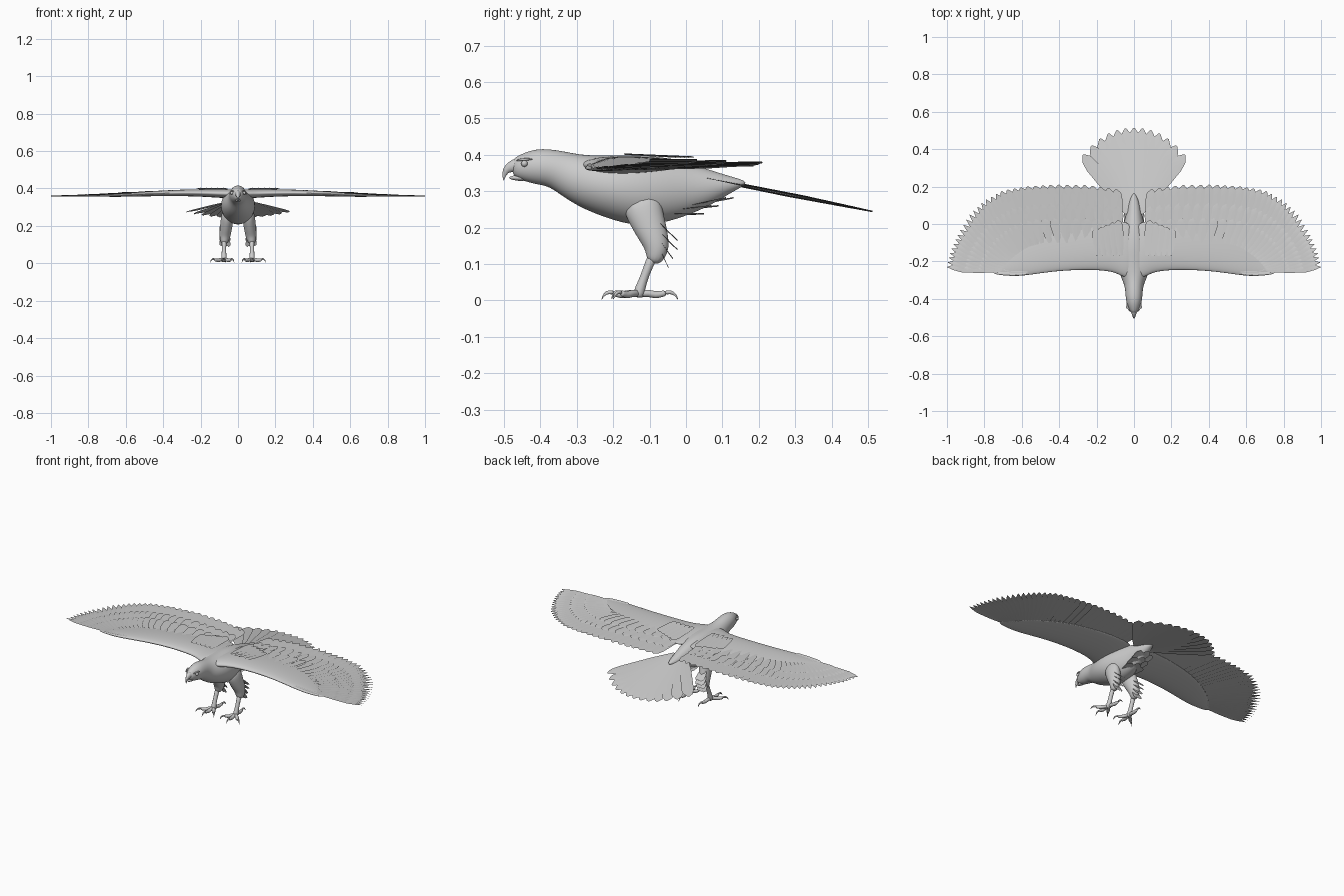
import bpy, bmesh, math
from mathutils import Vector as V

cube = bpy.data.objects.get("Cube")
if cube:
    bpy.data.objects.remove(cube)

grey = bpy.data.materials.new("plumage_grey")
grey.use_nodes = True
COLOUR = (0.6, 0.6, 0.6, 1)
grey.diffuse_color = COLOUR
grey.node_tree.nodes["Principled BSDF"].inputs["Base Color"].default_value = COLOUR


def finish(name, bm, mirror=False, subdiv=0, solid=True):
    if solid:
        bmesh.ops.recalc_face_normals(bm, faces=bm.faces)
    mesh = bpy.data.meshes.new(name)
    bm.to_mesh(mesh)
    bm.free()
    mesh.materials.append(grey)
    for p in mesh.polygons:
        p.use_smooth = True
    ob = bpy.data.objects.new(name, mesh)
    bpy.context.collection.objects.link(ob)
    if mirror:
        ob.modifiers.new("Mirror", 'MIRROR').use_mirror_merge = False
    if subdiv:
        sub = ob.modifiers.new("Subdivision", 'SUBSURF')
        sub.levels = sub.render_levels = subdiv
    return ob


def loft(bm, rings):
    """Skin a list of point rings and cap both ends."""
    rows = [[bm.verts.new(p) for p in ring] for ring in rings]
    n = len(rows[0])
    for a, b in zip(rows, rows[1:]):
        for i in range(n):
            j = (i + 1) % n
            bm.faces.new((a[i], a[j], b[j], b[i]))
    bm.faces.new(rows[0])
    bm.faces.new(rows[-1])


def sweep(bm, stations, n=12):
    """Elliptical tube through stations of (centre, half width, half depth)."""
    pts = [V(s[0]) for s in stations]
    rings = []
    for i, (c, rx, rz) in enumerate(stations):
        t = (pts[min(i + 1, len(pts) - 1)] - pts[max(i - 1, 0)]).normalized()
        u = (V((1, 0, 0)) - t * t.x).normalized()
        w = t.cross(u)
        angles = [math.tau * k / n for k in range(n)]
        rings.append([pts[i] + u * rx * math.cos(a) + w * rz * math.sin(a) for a in angles])
    loft(bm, rings)


BLUNT = [(0, .4), (.3, .8), (.8, 1), (.93, .8), (1, .15)]
POINTED = [(0, .4), (.4, .9), (.72, 1), (.88, .6), (1, .04)]


def feather(bm, root, tip, half, sharp=0.0, roll=0.002):
    """Thin vane with a raised shaft; sharp blends a blunt tip into a pointed one."""
    root, tip = V(root), V(tip)
    d = tip - root
    side = d.cross(V((0, 0, 1))).normalized()
    rows = []
    for (t0, w0), (t1, w1) in zip(BLUNT, POINTED):
        t, w = t0 + (t1 - t0) * sharp, half * (w0 + (w1 - w0) * sharp)
        c = root + d * t
        lift = V((0, 0, roll))
        rows.append([bm.verts.new(p) for p in
                     (c - side * w - lift, c + lift * 0.5, c + side * w + lift)])
    for a, b in zip(rows, rows[1:]):
        for k in (0, 1):
            bm.faces.new((a[k], a[k + 1], b[k + 1], b[k]))


def along(points, u):
    """Point at fraction u of a control polyline."""
    f = u * (len(points) - 1)
    i = min(int(f), len(points) - 2)
    return V(points[i]).lerp(V(points[i + 1]), f - i)


# Head, neck, trunk and rump: y, top, bottom, half width
trunk = [(-.478, .388, .345, .014), (-.46, .399, .333, .027), (-.43, .412, .322, .038),
         (-.40, .419, .317, .045), (-.36, .415, .309, .047), (-.32, .407, .283, .053),
         (-.27, .402, .250, .078), (-.20, .402, .222, .095), (-.13, .402, .200, .092),
         (-.06, .396, .212, .076), (0, .384, .232, .056), (.06, .363, .258, .042),
         (.12, .343, .295, .028), (.165, .329, .318, .006)]
bm = bmesh.new()
sweep(bm, [((0, y, (t + b) / 2), w, (t - b) / 2) for y, t, b, w in trunk], 16)
finish("body", bm, subdiv=2)

# Hooked upper beak and slim lower beak
bm = bmesh.new()
sweep(bm, [((0, -.45, .371), .024, .026), ((0, -.475, .37), .015, .019),
           ((0, -.492, .362), .009, .012), ((0, -.5, .348), .005, .007),
           ((0, -.501, .329), .001, .001)])
sweep(bm, [((0, -.44, .337), .02, .012), ((0, -.468, .337), .012, .008),
           ((0, -.487, .337), .003, .003)])
finish("beak", bm, subdiv=1)

# Eyes and brow ridges
bm = bmesh.new()
bmesh.ops.create_uvsphere(bm, u_segments=14, v_segments=8, radius=.009)
bmesh.ops.translate(bm, vec=(.033, -.444, .376), verts=bm.verts)
finish("eyes", bm, mirror=True)
bm = bmesh.new()
sweep(bm, [((.022, -.468, .384), .003, .003), ((.034, -.448, .388), .006, .004),
           ((.039, -.42, .388), .003, .003)], 8)
finish("brows", bm, mirror=True, subdiv=1)

# Fleshy wing arm: x, leading y, trailing y, height, half thickness
arm = [(0, -.30, .0, .372, .028), (.06, -.288, .02, .372, .031), (.1, -.262, .02, .373, .029),
       (.18, -.25, .02, .376, .026), (.3, -.248, .0, .377, .022), (.45, -.258, -.03, .373, .018),
       (.6, -.282, -.1, .366, .013), (.68, -.279, -.17, .362, .009), (.76, -.268, -.24, .36, .003)]
bm = bmesh.new()
rings = []
for x, lead, trail, z, th in arm:
    ring = []
    for k in range(14):
        a = math.tau * k / 14
        y = (lead + trail) / 2 + (lead - trail) / 2 * math.cos(a)
        ring.append((x, y, z + th * math.sin(a) * (.75 + .35 * math.cos(a))))
    rings.append(ring)
loft(bm, rings)
finish("wing_arms", bm, mirror=True, subdiv=2)

# Flight feathers sweep from the inner trailing edge out to the wing tip
roots = [(.08, -.1, .374), (.22, -.1, .376), (.36, -.1, .376), (.48, -.1, .372),
         (.56, -.12, .368), (.61, -.15, .365), (.65, -.18, .363), (.68, -.21, .361),
         (.70, -.235, .36), (.71, -.247, .36)]
tips = [(.095, .185, .37), (.25, .207, .378), (.42, .21, .38), (.57, .2, .376),
        (.70, .18, .372), (.80, .125, .368), (.88, .05, .364), (.94, -.05, .362),
        (.98, -.14, .36), (1.0, -.23, .36)]
bm = bmesh.new()
COUNT = 34
for i in range(COUNT):
    u = i / (COUNT - 1)
    sharp = min(1, max(0, (u - .35) / .3))
    feather(bm, along(roots, u), along(tips, u), .031 - .007 * sharp, sharp)
finish("flight_feathers", bm, mirror=True, solid=False)

# Two shorter covert rows lie on top of the flight feathers
bm = bmesh.new()
for reach, lift, count in ((.68, .007, 28), (.42, .013, 24)):
    for i in range(count):
        u = i / (count - 1)
        r, t = along(roots, u), along(tips, u)
        up = V((0, 0, lift * (1 - .6 * u)))
        feather(bm, r + up, r.lerp(t, reach) + up * .8, .027 - .008 * u, .2 * u)
finish("wing_coverts", bm, mirror=True, solid=False)

# Shoulder feathers beside the back, and the small thumb feathers at the wrist
bm = bmesh.new()
for i in range(5):
    x = .07 + .03 * i
    feather(bm, (x, -.17, .402), (x + .015, .02 - .012 * i, .394), .024)
for i in range(3):
    feather(bm, (.57, -.262 + .012 * i, .375), (.73 - .03 * i, -.262 + .02 * i, .366), .011, .6)
finish("shoulder_feathers", bm, mirror=True, solid=False)

# Tail fan
bm = bmesh.new()
for i in range(13):
    u = i / 6 - 1
    y = .512 - .142 * abs(u) ** 2.3
    feather(bm, (.035 * u, .06, .335), (.272 * u, y, .335 - .2 * (y - .06)), .036, .1)
finish("tail_feathers", bm, solid=False)

# Loose feathers under the tail
bm = bmesh.new()
for row in range(3):
    for k in (-1, 0, 1):
        x, y = .03 * k, .04 * row
        feather(bm, (x, -.07 + y, .235 + .012 * row),
                (x * 1.2, .05 + y - .02 * abs(k), .238 + .022 * row), .022, .3)
finish("undertail_coverts", bm, solid=False)

# Feathered thighs with a ragged ruff behind
bm = bmesh.new()
sweep(bm, [((.052, -.13, .29), .035, .06), ((.06, -.107, .22), .035, .05),
           ((.067, -.086, .17), .033, .041), ((.071, -.078, .135), .029, .034),
           ((.075, -.09, .1), .016, .018)])
finish("thighs", bm, mirror=True, subdiv=2)
bm = bmesh.new()
for row in range(4):
    for k in (-1, 0, 1):
        x, z = .07 + .016 * k, .21 - .025 * row
        feather(bm, (x, -.07, z), (x, -.024 - .012 * max(0, row - 1), z - .045), .014, .4)
finish("thigh_ruffs", bm, mirror=True, solid=False)

# Bare shanks
bm = bmesh.new()
sweep(bm, [((.074, -.09, .125), .015, .016), ((.075, -.105, .09), .012, .012),
           ((.075, -.12, .05), .012, .012), ((.075, -.13, .02), .017, .017),
           ((.075, -.131, .007), .012, .013)])
finish("shanks", bm, mirror=True, subdiv=1)

# Toes and curved talons: sideways reach, forward or backward reach
toes, talons = bmesh.new(), bmesh.new()
for dx, dy in ((.008, -.102), (-.055, -.075), (.074, -.07), (-.01, .108)):
    def at(t, z):
        return (.075 + dx * t, -.13 + dy * t, z)
    sweep(toes, [(at(0, .018), .012, .012), (at(.25, .021), .01, .01),
                 (at(.42, .014), .011, .011), (at(.58, .018), .008, .009),
                 (at(.7, .02), .008, .009)], 10)
    sweep(talons, [(at(.66, .021), .006, .007), (at(.82, .024), .005, .006),
                   (at(.94, .016), .003, .004), (at(1, .002), .0006, .0006)], 8)
finish("toes", toes, mirror=True, subdiv=1)
finish("talons", talons, mirror=True, subdiv=1)
